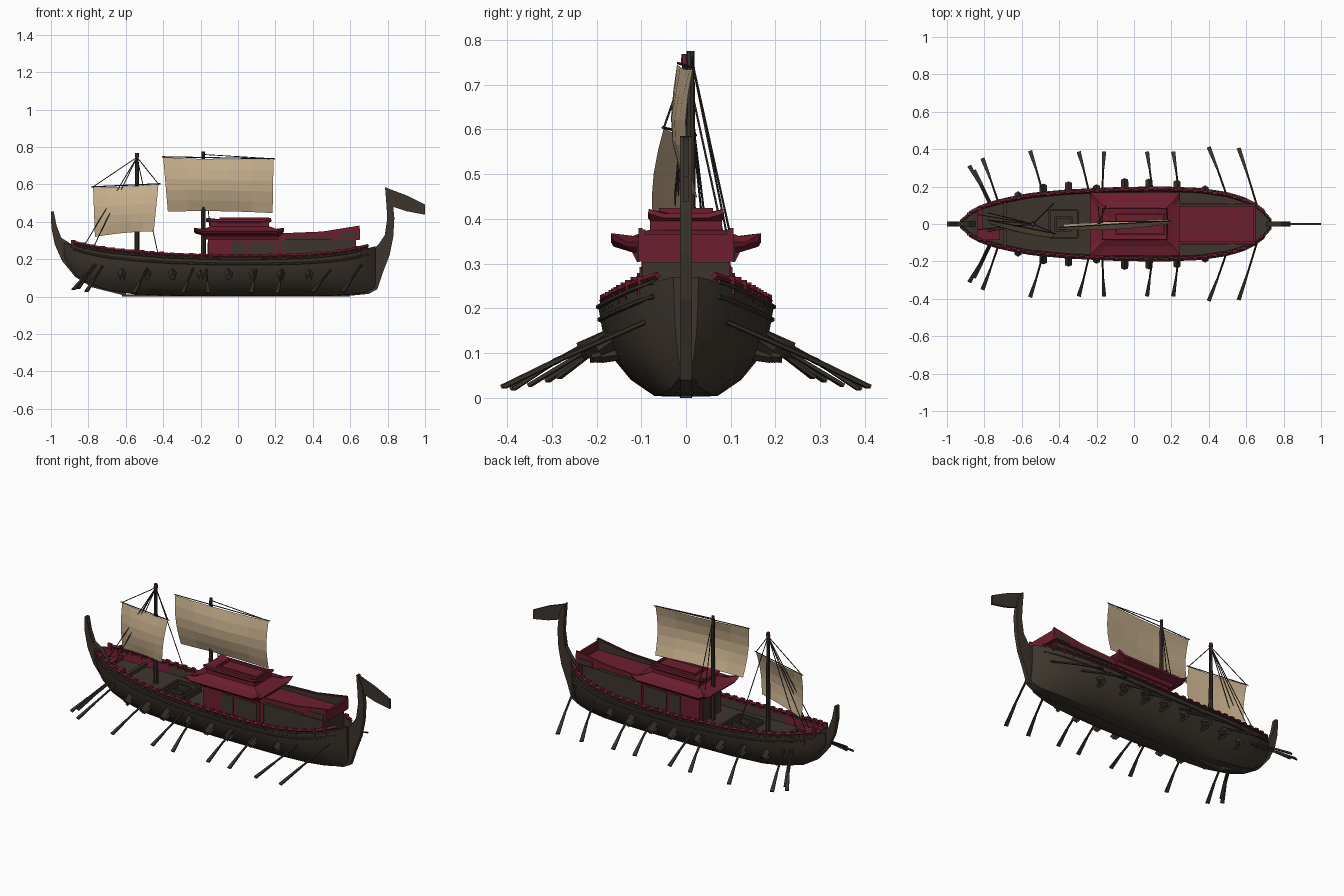
import bpy, bmesh, math
from mathutils import Vector, Matrix

if "Cube" in bpy.data.objects:
    bpy.data.objects.remove(bpy.data.objects["Cube"])

def mat(name, c):
    m = bpy.data.materials.new(name)
    m.diffuse_color = (*c, 1)
    m.use_nodes = True
    m.node_tree.nodes["Principled BSDF"].inputs["Base Color"].default_value = m.diffuse_color
    return m
WOOD = mat("dark wood", (0.047, 0.036, 0.026))
DARK = mat("oar and rope brown", (0.038, 0.03, 0.023))
RED = mat("crimson paint", (0.152, 0.013, 0.028))
SAIL = mat("sail cloth", (0.56, 0.42, 0.26))

def finish(name, bm, *mats, smooth=None):
    bmesh.ops.recalc_face_normals(bm, faces=bm.faces)
    me = bpy.data.meshes.new(name)
    bm.to_mesh(me)
    bm.free()
    for m in mats:
        me.materials.append(m)
    ob = bpy.data.objects.new(name, me)
    bpy.context.collection.objects.link(ob)
    if smooth:
        bpy.ops.object.select_all(action='DESELECT')
        ob.select_set(True)
        bpy.context.view_layer.objects.active = ob
        bpy.ops.object.shade_smooth_by_angle(angle=math.radians(smooth))
    return ob

def loft(name, rings, mats, rule=None, smooth=None):
    """Closed rings joined by quads and capped; rule maps ring number and edge to material."""
    bm = bmesh.new()
    vs = [[bm.verts.new(p) for p in r] for r in rings]
    n = len(rings[0])
    for i, (a, b) in enumerate(zip(vs, vs[1:])):
        for j in range(n):
            k = (j + 1) % n
            f = bm.faces.new((a[j], a[k], b[k], b[j]))
            f.material_index = rule(i, j) if rule else 0
    bm.faces.new(vs[0])
    bm.faces.new(vs[-1])
    return finish(name, bm, *mats, smooth=smooth)

def boxes(name, items, m):
    """Many boxes (x0, x1, y0, y1, z0, z1) in one object."""
    bm = bmesh.new()
    for x0, x1, y0, y1, z0, z1 in items:
        M = Matrix.Translation(((x0+x1)/2, (y0+y1)/2, (z0+z1)/2)) @ Matrix.Diagonal((x1-x0, y1-y0, z1-z0, 1))
        bmesh.ops.create_cube(bm, size=1, matrix=M)
    return finish(name, bm, m)

def rods(name, items, m, sides=6):
    """Many straight rods (start, end, r0, r1) in one object."""
    bm = bmesh.new()
    for a, b, r0, r1 in items:
        a, b = Vector(a), Vector(b)
        d = b - a
        M = Matrix.Translation((a+b)/2) @ d.to_track_quat('Z', 'Y').to_matrix().to_4x4()
        bmesh.ops.create_cone(bm, cap_ends=True, segments=sides, radius1=r0, radius2=r1, depth=d.length, matrix=M)
    return finish(name, bm, m)

def strip(name, pairs, half, m):
    """Side-view strip given as (outer, inner) point pairs, thickened in y."""
    return loft(name, [[(o[0], -half, o[1]), (o[0], half, o[1]), (i[0], half, i[1]), (i[0], -half, i[1])]
                       for o, i in pairs], [m])

# Hull stations: x, keel z, gunwale z, half width
ST = [(-.93, .2, .285, .022), (-.87, .115, .275, .072), (-.8, .066, .258, .105), (-.7, .035, .24, .133),
      (-.55, .012, .225, .162), (-.35, .004, .21, .18), (-.1, .002, .203, .192), (.15, .002, .203, .196),
      (.35, .002, .208, .188), (.5, .004, .22, .166), (.6, .01, .235, .135), (.68, .02, .255, .09), (.735, .05, .27, .028)]
SEC = [(0, 0), (.36, .01), (.63, .19), (.84, .44), (.95, .72), (1, 1)]

def hull_at(x):
    for a, b in zip(ST, ST[1:]):
        if x <= b[0]:
            t = (x - a[0]) / (b[0] - a[0])
            return [p + (q - p) * t for p, q in zip(a, b)][1:]
    return ST[-1][1:]

rings = []
for x, zk, zg, w in ST:
    half = [(w*f, zk + (zg-zk)*g) for f, g in SEC]
    r = [(x, -y, z) for y, z in reversed(half)] + [(x, y, z) for y, z in half[1:]]
    yi, yd, zd = max(w-.016, .004), max(w-.022, .003), zg-.045
    r += [(x, yi, zg), (x, yd, zd), (x, -yd, zd), (x, -yi, zg)]
    rings.append(r)
loft("hull", rings, [WOOD, RED], lambda i, j: 1 if j in (11, 13) and i < 4 else 0, smooth=35)

# Stem and stern posts, stern banner
strip("bow_post", [((-1, .455), (-.985, .455)), ((-.998, .37), (-.97, .38)), ((-.98, .28), (-.945, .315)),
                   ((-.94, .19), (-.89, .28)), ((-.87, .105), (-.83, .2)), ((-.78, .05), (-.75, .1)),
                   ((-.6, .004), (-.6, .03))], .014, WOOD)
strip("stern_post", [((.55, 0), (.55, .02)), ((.7, .015), (.66, .05)), ((.745, .04), (.69, .14)), ((.775, .13), (.715, .24)),
                     ((.81, .22), (.755, .285)), ((.83, .32), (.785, .33)), ((.836, .42), (.798, .42)),
                     ((.826, .52), (.793, .5)), ((.795, .583), (.786, .585))], .013, WOOD)
strip("stern_banner", [((.79, .583), (.8, .49)), ((.9, .542), (.9, .457)), ((1, .493), (1, .438))], .006, WOOD)
boxes("keel", [(-.62, .6, -.012, .012, 0, .012)], WOOD)

# Rubbing strakes along each side, rails with short posts
wale, rail, posts = [], [], []
xs = [-.88 + i*.0525 for i in range(31)]
for s in (-1, 1):
    for a, b in zip(xs, xs[1:]):
        (ka, ga, wa), (kb, gb, wb) = hull_at(a), hull_at(b)
        for f, g in ((.985, .86), (1, 1)):
            wale.append(((a, s*wa*f, ka+(ga-ka)*g), (b, s*wb*f, kb+(gb-kb)*g), .006, .006))
        ya, yb = s*max(wa-.01, .01), s*max(wb-.01, .01)
        rail.append(((a, ya, ga+.014), (b, yb, gb+.014), .009, .009))
        posts.append((a-.012, a+.012, ya-.007, ya+.007, ga-.015, ga+.026))
rods("side_strakes", wale, WOOD)
rods("rail", rail, RED, 4)
boxes("rail_posts", posts, RED)

# Oar brackets sloping out of the hull
br = []
for x, out in ((-.62, .015), (-.485, .04), (-.35, .04), (-.2, .015), (-.05, .045), (.08, .04), (.23, .035), (.38, .012)):
    w = hull_at(x)[2]
    for s in (-1, 1):
        br += [((x, s*w*.8, .14), (x, s*(w+out), .105), .021, .019),
               ((x, s*w*.7, .1), (x, s*(w+out*.5), .09), .012, .012)]
rods("oar_brackets", br, DARK, 4)

# Oars: shaft and flat blade, mirrored; last value is the tip height
bm = bmesh.new()
shafts = []
OARS = [(-.485, .16, -.555, .39, .02), (-.24, .17, -.295, .385, .02), (-.17, .17, -.16, .385, .02), (.1, .17, .07, .385, .02),
        (.24, .17, .21, .385, .02), (.5, .14, .4, .41, .025), (.66, .09, .56, .405, .025),
        (-.72, .1, -.81, .35, .028), (-.77, .1, -.88, .31, .038), (-.76, .1, -.855, .285, .045)]
for x0, y0, x1, y1, zt in OARS:
    for s in (-1, 1):
        a, b = Vector((x0, s*y0, .15 if y0 > .12 else .17)), Vector((x1, s*y1, zt))
        c = a.lerp(b, .55)
        c.y += s*.008
        shafts.append((a, c, .006, .006))
        d = (b - a).normalized()
        side = d.cross(Vector((0, 0, 1))).normalized()
        up = side.cross(d)
        q = [[bm.verts.new(p + side*i*wd + up*j*.004) for i, j in ((-1, -1), (1, -1), (1, 1), (-1, 1))]
             for p, wd in ((c, .006), (b, .011))]
        for j in range(4):
            k = (j+1) % 4
            bm.faces.new((q[0][j], q[0][k], q[1][k], q[1][j]))
        bm.faces.new(q[0])
        bm.faces.new(q[1])
finish("oar_blades", bm, DARK)
rods("oar_shafts", shafts, DARK)

# Main cabin: crimson walls with timber panels
boxes("cabin_walls", [(-.16, .21, -.1, .1, .15, .315)], RED)
panels = [(-.163, -.155, -.075, -.02, .17, .29), (-.163, -.155, .02, .075, .17, .29)]
for s in (-1, 1):
    for x0, x1 in ((-.035, .04), (.055, .195)):
        panels.append((x0, x1, *sorted((s*.098, s*.104)), .17, .292))
boxes("cabin_panels", panels, WOOD)

# Tiered roof with upturned corners
def roof_ring(x0, x1, y, z, lift=0):
    xa, xb, ya = x0+.04, x1-.04, y-.035
    return [(x0, -y, z+lift), (xa, -y, z), (xb, -y, z), (x1, -y, z+lift), (x1, -ya, z), (x1, ya, z),
            (x1, y, z+lift), (xb, y, z), (xa, y, z), (x0, y, z+lift), (x0, ya, z), (x0, -ya, z)]
loft("cabin_roof", [roof_ring(-.17, .215, .11, .305), roof_ring(-.18, .22, .12, .325), roof_ring(-.23, .24, .162, .338, .014),
                    roof_ring(-.235, .245, .168, .348, .02), roof_ring(-.19, .21, .12, .358, .003),
                    roof_ring(-.15, .17, .085, .375)], [RED])
loft("upper_roof", [roof_ring(-.15, .165, .08, .37), roof_ring(-.15, .165, .08, .395), roof_ring(-.172, .178, .085, .402, .01),
                    roof_ring(-.168, .174, .083, .412, .01), roof_ring(-.11, .165, .065, .41)], [RED])
boxes("roof_crown", [(-.1, .165, -.06, -.05, .4, .424), (-.1, .165, .05, .06, .4, .424),
                     (-.1, -.09, -.06, .06, .4, .424), (.155, .165, -.06, .06, .4, .424)], RED)

# Aft cabin: timber walls, crimson roof, rising parapets
boxes("aft_cabin_walls", [(.2, .63, -.094, .094, .16, .31)], WOOD)
boxes("aft_roof", [(.19, .65, -.1, .1, .302, .315)], RED)
boxes("aft_wall_posts", [(x-.006, x+.006, *sorted((s*.09, s*.098)), .17, .305)
                         for s in (-1, 1) for x in (.23, .622)], RED)
for s, side in ((-1, "front"), (1, "back")):
    def parapet(y0, y1, lo, hi):
        return [[(x, s*y0, z0), (x, s*y1, z0), (x, s*y1, z1), (x, s*y0, z1)]
                for x, z0, z1 in ((.2, .305, .338-hi), (.45, .305+lo, .348-hi), (.65, .31+lo, .38-hi))]
    loft(side + "_parapet", parapet(.097, .106, 0, 0), [RED])
    loft(side + "_parapet_lining", parapet(.09, .097, .002, .004), [WOOD])
    boxes(side + "_parapet_panel", [(.54, .635, *sorted((s*.104, s*.109)), .315, .343),
                                    (.25, .5, *sorted((s*.104, s*.109)), .304, .318)], WOOD)
boxes("aft_end_parapet", [(.64, .652, -.106, .106, .305, .365)], RED)

# Foredeck trim and open deck hatches
fr = []
for x0, x1, y0, y1 in ((-.45, -.3, -.075, .075), (-.42, -.335, -.035, .035)):
    fr += [(x0, x1, y0-.006, y0+.006, .16, .195), (x0, x1, y1-.006, y1+.006, .16, .195),
           (x0-.006, x0+.006, y0, y1, .16, .195), (x1-.006, x1+.006, y0, y1, .16, .195)]
boxes("deck_hatches", fr, DARK)
boxes("foredeck_bench", [(-.84, -.72, -.085, -.03, .205, .232), (-.84, -.81, -.085, .085, .21, .238)], RED)
boxes("foredeck_thwart", [(-.7, -.68, -.115, .115, .195, .215)], WOOD)

# Masts and their caps
rods("masts", [((-.54, 0, .15), (-.54, 0, .765), .014, .009), ((-.185, .01, .15), (-.185, .01, .775), .014, .009)], DARK, 8)
rods("mast_caps", [((-.54, 0, .745), (-.54, 0, .768), .012, .01)], RED, 8)

# Sails: flat-faceted bellied grids hung from yards
def sail(name, tl, tr, br_, bl, belly, n=5):
    bm = bmesh.new()
    tl, tr, br_, bl = map(Vector, (tl, tr, br_, bl))
    g = []
    for i in range(n+1):
        row = []
        for j in range(n+1):
            u, v = j/n, i/n
            p = tl.lerp(tr, u).lerp(bl.lerp(br_, u), v)
            p.y -= belly * math.sin(math.pi*v) * (.6 + .4*math.sin(math.pi*u))
            p.z += .012 * math.sin(math.pi*u) * (v - .5)
            row.append(bm.verts.new(p))
        g.append(row)
    for i in range(n):
        for j in range(n):
            bm.faces.new((g[i][j], g[i+1][j], g[i+1][j+1], g[i][j+1]))
    finish(name, bm, SAIL)
sail("fore_sail", (-.775, .02, .587), (-.425, -.05, .602), (-.45, -.07, .35), (-.765, .01, .32), .025)
sail("main_sail", (-.4, -.02, .745), (.19, .015, .735), (.185, .025, .447), (-.375, 0, .455), .035)
rods("yards", [((-.785, .022, .587), (-.415, -.052, .604), .003, .003),
               ((-.405, -.018, .748), (.198, .018, .737), .003, .003)], DARK)

# Rigging lines
lines = []
for x, y, z in ((-.83, .05, .26), (-.83, -.03, .26), (-.78, .06, .25), (-.78, -.04, .25), (-.43, .11, .24),
                (-.775, .02, .587), (-.425, -.05, .602)):
    lines.append(((-.54, 0, .745), (x, y, z), .0025, .0025))
for x, y, z in ((-.15, .1, .36), (-.19, .09, .37), (.19, .015, .737)):
    lines.append(((-.185, .012, .76), (x, y, z), .0025, .0025))
rods("rigging", lines, DARK, 5)
